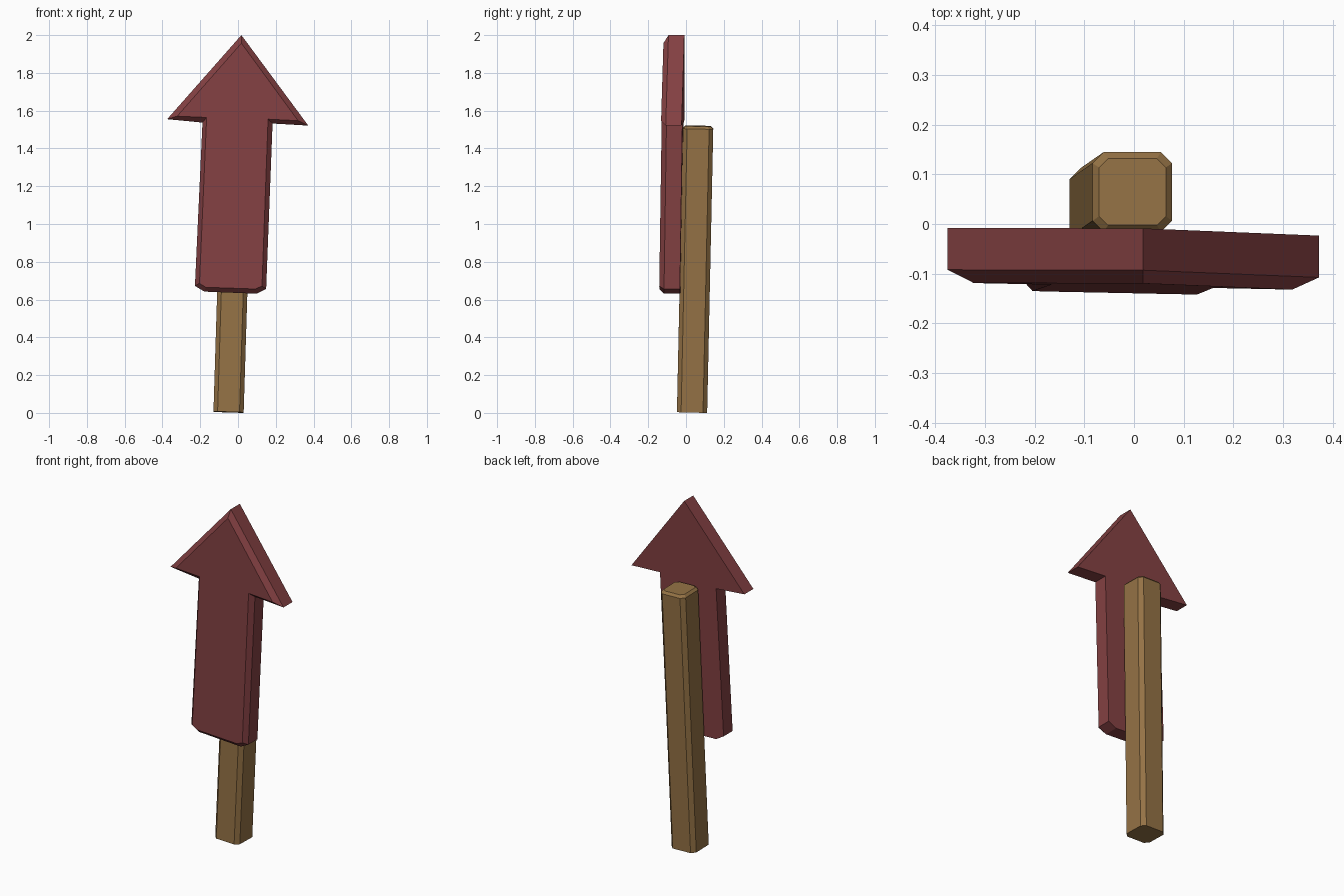
import bpy, bmesh
from mathutils import Vector, Euler

if "Cube" in bpy.data.objects:
    bpy.data.objects.remove(bpy.data.objects["Cube"])


def loft(name, rings, color):
    """Skin matching closed rings and cap both ends."""
    bm = bmesh.new()
    loops = [[bm.verts.new(p) for p in ring] for ring in rings]
    n = len(loops[0])
    for a, b in zip(loops, loops[1:]):
        for i in range(n):
            j = (i + 1) % n
            bm.faces.new((a[i], a[j], b[j], b[i]))
    bm.faces.new(loops[0][::-1])
    bm.faces.new(loops[-1])
    bmesh.ops.recalc_face_normals(bm, faces=bm.faces)
    mesh = bpy.data.meshes.new(name)
    bm.to_mesh(mesh)
    bm.free()
    mat = bpy.data.materials.new(name + "_paint")
    mat.diffuse_color = color
    mat.use_nodes = True
    mat.node_tree.nodes["Principled BSDF"].inputs["Base Color"].default_value = mat.diffuse_color
    mesh.materials.append(mat)
    obj = bpy.data.objects.new(name, mesh)
    bpy.context.collection.objects.link(obj)
    return obj


# Leaning post: square section with chamfered corners and a bevelled top
def post_ring(half, chamfer, z):
    c = half - chamfer
    pts = [(c, -half), (half, -c), (half, c), (c, half),
           (-c, half), (-half, c), (-half, -c), (-c, -half)]
    return [Vector((x, y, z)) for x, y in pts]


post = loft("post", [post_ring(0.08, 0.022, 0),
                     post_ring(0.08, 0.022, 1.502),
                     post_ring(0.067, 0.018, 1.516)], (0.30, 0.17, 0.06, 1))
post.location = (-0.05, 0.032, 0.004)
post.rotation_euler = Euler((-0.0215, 0.031, 0))

# Arrow board: outline in the front view, with a chamfer around the front face
outline = [(0.018, 2.0), (-0.375, 1.555), (-0.188, 1.537), (-0.228, 0.672),
           (-0.177, 0.642), (0.098, 0.631), (0.149, 0.656), (0.183, 1.532),
           (0.372, 1.521)]
front = [(0.018, 1.957), (-0.322, 1.571), (-0.166, 1.564), (-0.204, 0.686),
         (-0.171, 0.665), (0.092, 0.656), (0.127, 0.671), (0.159, 1.555),
         (0.318, 1.547)]


def on_board(points, depth):
    return [Vector((x, -0.0395 - 0.02 * x + 0.0155 * z - depth, z))
            for x, z in points]


loft("arrow_board", [on_board(outline, 0), on_board(outline, 0.084),
                     on_board(front, 0.11)], (0.23, 0.052, 0.055, 1))
